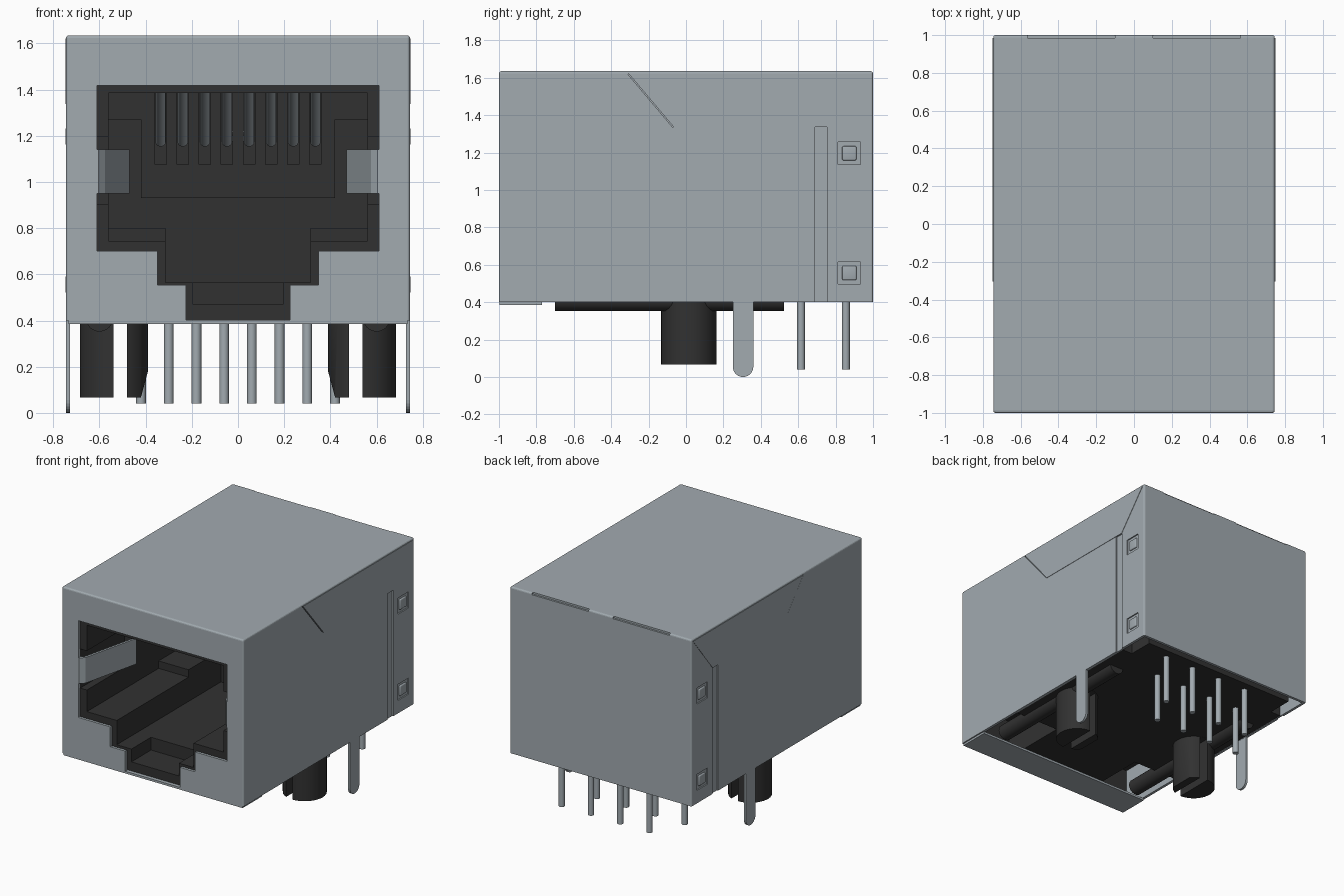
import bpy, bmesh, math
from mathutils import Vector

cube = bpy.data.objects.get("Cube")
if cube:
    bpy.data.objects.remove(cube, do_unlink=True)


def material(name, rgb, rough):
    m = bpy.data.materials.new(name)
    m.use_nodes = True
    m.diffuse_color = (*rgb, 1)
    b = m.node_tree.nodes["Principled BSDF"]
    b.inputs["Base Color"].default_value = (*rgb, 1)
    b.inputs["Roughness"].default_value = rough
    return m


STEEL = material("steel_grey", (0.36, 0.405, 0.435), 0.4)
BLACK = material("black_plastic", (0.031, 0.031, 0.031), 0.6)


def finish(bm, name, mat):
    bmesh.ops.recalc_face_normals(bm, faces=bm.faces[:])
    me = bpy.data.meshes.new(name)
    bm.to_mesh(me)
    bm.free()
    ob = bpy.data.objects.new(name, me)
    bpy.context.scene.collection.objects.link(ob)
    me.materials.append(mat)
    return ob


def activate(ob):
    bpy.ops.object.select_all(action='DESELECT')
    ob.select_set(True)
    bpy.context.view_layer.objects.active = ob


def smooth(ob):
    activate(ob)
    bpy.ops.object.shade_smooth_by_angle(angle=math.radians(35))


def prism(name, pts, axis, a, b, mat=STEEL):
    """Extrude a 2D outline along an axis from a to b."""
    place = {'x': lambda u, v, t: (t, u, v),
             'y': lambda u, v, t: (u, t, v),
             'z': lambda u, v, t: (u, v, t)}[axis]
    bm = bmesh.new()
    ends = [[bm.verts.new(place(u, v, t)) for u, v in pts] for t in (a, b)]
    bm.faces.new(ends[0])
    bm.faces.new(ends[1][::-1])
    n = len(pts)
    for i in range(n):
        j = (i + 1) % n
        bm.faces.new((ends[0][i], ends[0][j], ends[1][j], ends[1][i]))
    return finish(bm, name, mat)


def box(name, x, y, z, mat=STEEL, bevel=0.0):
    ob = prism(name, [(x[0], y[0]), (x[1], y[0]), (x[1], y[1]), (x[0], y[1])],
               'z', z[0], z[1], mat)
    if bevel:
        bm = bmesh.new()
        bm.from_mesh(ob.data)
        bmesh.ops.bevel(bm, geom=bm.edges[:], offset=bevel, segments=3,
                        profile=0.5, affect='EDGES')
        bm.to_mesh(ob.data)
        bm.free()
    return ob


def rod(name, p, q, r, mat=STEEL, sides=16):
    p, q = Vector(p), Vector(q)
    bm = bmesh.new()
    bmesh.ops.create_cone(bm, cap_ends=True, segments=sides, radius1=r,
                          radius2=r, depth=(q - p).length)
    bm.transform((q - p).to_track_quat('Z', 'Y').to_matrix().to_4x4())
    bmesh.ops.translate(bm, verts=bm.verts[:], vec=(p + q) / 2)
    ob = finish(bm, name, mat)
    smooth(ob)
    return ob


def cut(target, cutter):
    cutter.hide_render = True
    m = target.modifiers.new("cut", 'BOOLEAN')
    m.operation, m.solver, m.object = 'DIFFERENCE', 'EXACT', cutter
    activate(target)
    bpy.ops.object.modifier_apply(modifier=m.name)
    bpy.data.objects.remove(cutter, do_unlink=True)


def mirrored(half):
    return half + [(-x, z) for x, z in reversed(half)]


# Metal shell: rounded box, hollow and open underneath
W = 0.745
shell = box("shell", (-W, W), (-1, 1), (0.3, 1.635), STEEL, 0.012)
cut(shell, box("hollow", (-0.725, 0.725), (-0.98, 0.98), (0.1, 1.615)))
cut(shell, box("trim", (-1, 1), (-1.2, 1.2), (0.1, 0.401)))
opening = mirrored([(0.61, 1.418), (0.61, 0.70), (0.348, 0.70),
                    (0.348, 0.553), (0.225, 0.553), (0.225, 0.3)])
cut(shell, prism("opening", opening, 'y', -1.1, -0.9))
for s in (-1, 1):
    # Slots along the rear top edge
    cut(shell, box("slot", sorted((s * 0.10, s * 0.565)), (0.986, 1.05), (1.622, 1.7)))
    # Side seam groove, slanted slit and stamped squares
    side = sorted((s * (W - 0.009), s * 0.8))
    cut(shell, box("groove", side, (0.69, 0.755), (0.3, 1.337)))
    cut(shell, prism("slit", [(-0.312, 1.62), (-0.305, 1.62), (-0.066, 1.337),
                              (-0.073, 1.337)], 'x', *side))
    for z in (0.556, 1.196):
        cut(shell, box("square", side, (0.813, 0.933), (z - 0.06, z + 0.06)))
box("front_bottom_lip", (-0.735, 0.735), (-0.996, -0.77), (0.386, 0.402))

# Black housing with stepped plug cavity
housing = box("housing", (-0.724, 0.724), (-0.97, 0.93), (0.403, 1.614), BLACK)
cavity = mirrored([(0.56, 1.385), (0.56, 0.745), (0.315, 0.745), (0.315, 0.565)])
cut(housing, prism("cavity", cavity, 'y', -1.1, 0.25))
cut(housing, box("front_key_notch", (-0.195, 0.195), (-1.1, -0.74), (0.47, 0.6)))
for s in (-1, 1):
    cut(housing, box("spring_notch", sorted((s * 0.5, s * 0.615)), (-1.1, -0.45), (0.905, 1.195)))
    # Hollows under the side ledges and rear corners, open below
    cut(housing, box("under_hollow", sorted((s * 0.36, s * 0.8)), (-0.945, -0.42), (0.3, 0.70)))
    cut(housing, box("rear_corner", sorted((s * 0.64, s * 0.8)), (0.74, 1.0), (0.3, 0.55)))
    box("cavity_step", sorted((s * 0.315, s * 0.57)), (-0.13, 0.26), (0.73, 0.80), BLACK)

# Contact comb at the back of the cavity, with eight spring contacts
comb = prism("contact_comb", mirrored([(0.565, 1.39), (0.565, 1.27), (0.42, 1.27),
                                       (0.42, 0.93)]), 'y', 0.02, 0.26, BLACK)
for i in range(8):
    x = (i - 3.5) * 0.0957
    cut(comb, box("comb_slot", (x - 0.025, x + 0.025), (-0.1, 0.2), (1.075, 1.5)))
    rod(f"contact_{i + 1}", (x, -0.66, 1.431), (x, 0.12, 1.175), 0.023)

# Solder pins in two staggered rows
for i in range(4):
    for row, x, y in (("front", 0.30, 0.615), ("rear", 0.42, 0.855)):
        x -= 0.24 * i
        rod(f"{row}_pin_{i + 1}", (x, y, 0.04), (x, y, 0.45), 0.021)

for s, name in ((1, "left"), (-1, "right")):
    def mx(pts):
        return [(s * u, v) for u, v in pts]

    # Folded top flap and stamped pads on the side
    prism(f"{name}_top_flap", [(-0.305, 1.621), (-0.066, 1.337), (0.755, 1.337), (0.985, 1.621)],
          'x', s * (W - 0.005), s * (W + 0.003))
    for z, lvl in ((0.556, "lower"), (1.196, "upper")):
        pad = box(f"{name}_{lvl}_pad", sorted((s * 0.73, s * (W + 0.002))),
                  (0.835, 0.911), (z - 0.038, z + 0.038), STEEL, 0.007)
        smooth(pad)

    # Ground tab with rounded tip
    tip = [(0.305 + 0.055 * math.cos(a), 0.055 + 0.055 * math.sin(a))
           for a in (math.pi + math.pi * k / 12 for k in range(13))]
    prism(f"{name}_ground_tab", tip + [(0.36, 0.45), (0.25, 0.45)],
          'x', s * 0.727, s * 0.7445)

    # Spring finger folded into the opening
    prism(f"{name}_spring_finger", mx([(0.62, -0.997), (0.605, -0.997), (0.575, -0.965),
                                       (0.47, -0.52), (0.485, -0.515), (0.59, -0.955),
                                       (0.62, -0.98)]), 'z', 0.95, 1.14)

    # Rounded standoff rail under the housing
    rod(f"{name}_standoff_rail", (s * 0.60, -0.70, 0.41), (s * 0.60, 0.525, 0.41), 0.058, BLACK, 24)

    # Split mounting peg, tapered on the inner half
    peg = rod(f"{name}_mounting_peg", (s * 0.537, 0.015, 0.067), (s * 0.537, 0.015, 0.43), 0.148, BLACK, 40)
    cut(peg, box("peg_slot", sorted((s * 0.48, s * 0.54)), (-0.3, 0.3), (0, 0.402)))
    cut(peg, prism("peg_taper", mx([(0.3, 0.195), (0.386, 0.195), (0.425, 0.05), (0.3, 0.05)]),
                   'y', -0.3, 0.3))
    smooth(peg)

bpy.ops.object.select_all(action='DESELECT')
